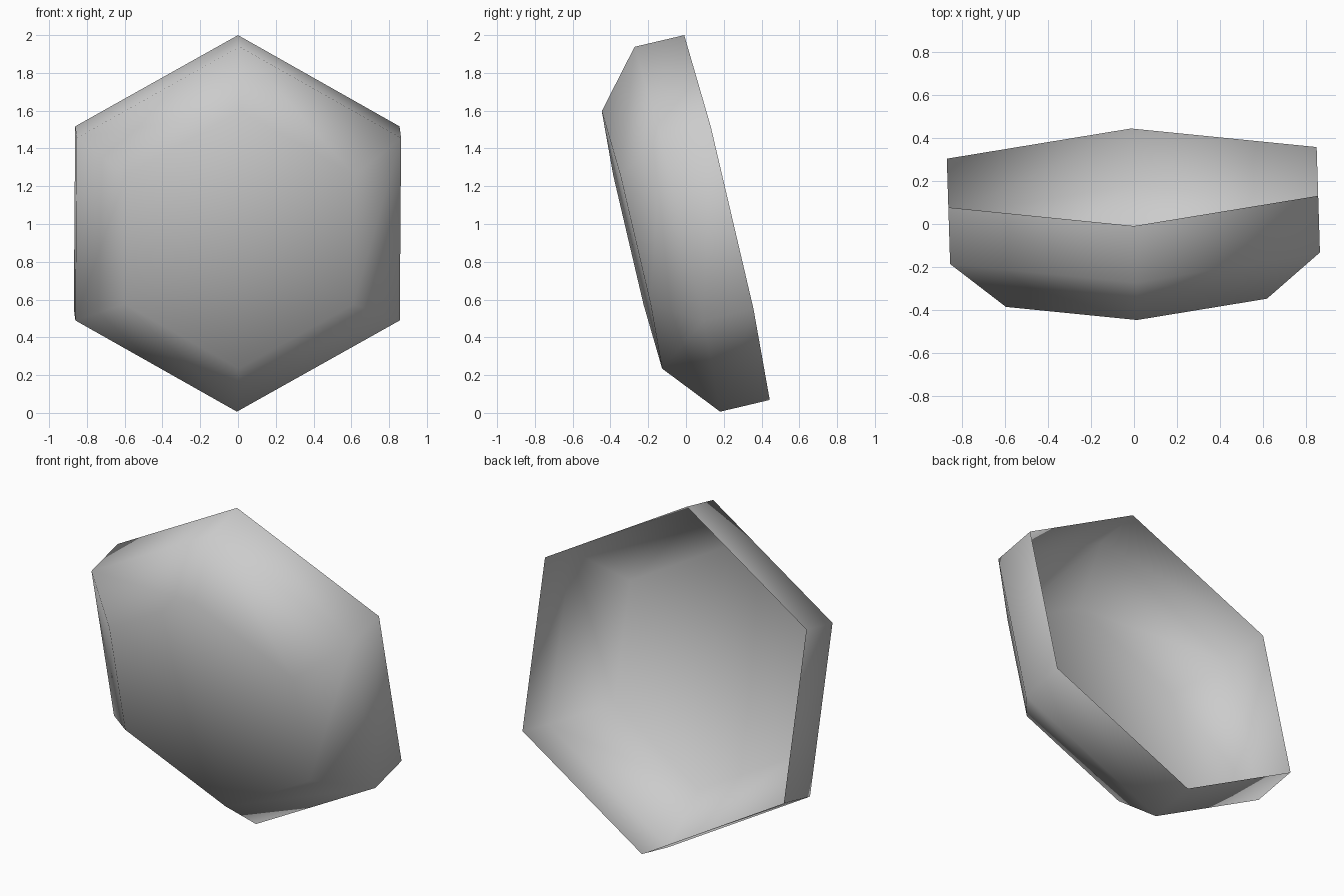
import bpy, bmesh, math
from mathutils import Matrix

cube = bpy.data.objects.get("Cube")
if cube:
    bpy.data.objects.remove(cube)

# Plain grey material
grey = bpy.data.materials.new("plain_grey")
grey.use_nodes = True
colour = (0.6, 0.6, 0.6, 1)
grey.diffuse_color = colour
grey.node_tree.nodes["Principled BSDF"].inputs["Base Color"].default_value = colour

# Hexagonal rings from the open back rim to the front: (radius, depth)
SIDES = 6
profile = [(0.992, 0.0), (0.992, 0.27), (0.70, 0.517)]
bm = bmesh.new()
rings = []
for radius, depth in profile:
    ring = []
    for i in range(SIDES):
        a = math.tau * i / SIDES
        ring.append(bm.verts.new((radius * math.sin(a), -depth, radius * math.cos(a))))
    rings.append(ring)

# Side walls and bevelled shoulder
for back, front in zip(rings, rings[1:]):
    for i in range(SIDES):
        j = (i + 1) % SIDES
        bm.faces.new((back[i], back[j], front[j], front[i]))

# Flat front panel, fanned from its middle; the back stays open
centre = bm.verts.new((0, -profile[-1][1], 0))
for i in range(SIDES):
    bm.faces.new((rings[-1][i], rings[-1][(i + 1) % SIDES], centre))

# Outward normals and smooth shading
bmesh.ops.recalc_face_normals(bm, faces=bm.faces)
bm.faces.ensure_lookup_table()
if bm.faces[-1].normal.y > 0:
    bmesh.ops.reverse_faces(bm, faces=bm.faces)
for face in bm.faces:
    face.smooth = True

# Lean the shell forward and turn it slightly
tilt = Matrix.Rotation(math.radians(1.8), 4, "Z") @ Matrix.Rotation(math.radians(13.2), 4, "X")
bm.transform(Matrix.Translation((-0.007, 0.217, 1.034)) @ tilt)

mesh = bpy.data.meshes.new("hexagonal_shell")
bm.to_mesh(mesh)
bm.free()
mesh.materials.append(grey)
shell = bpy.data.objects.new("hexagonal_shell", mesh)
bpy.context.collection.objects.link(shell)
